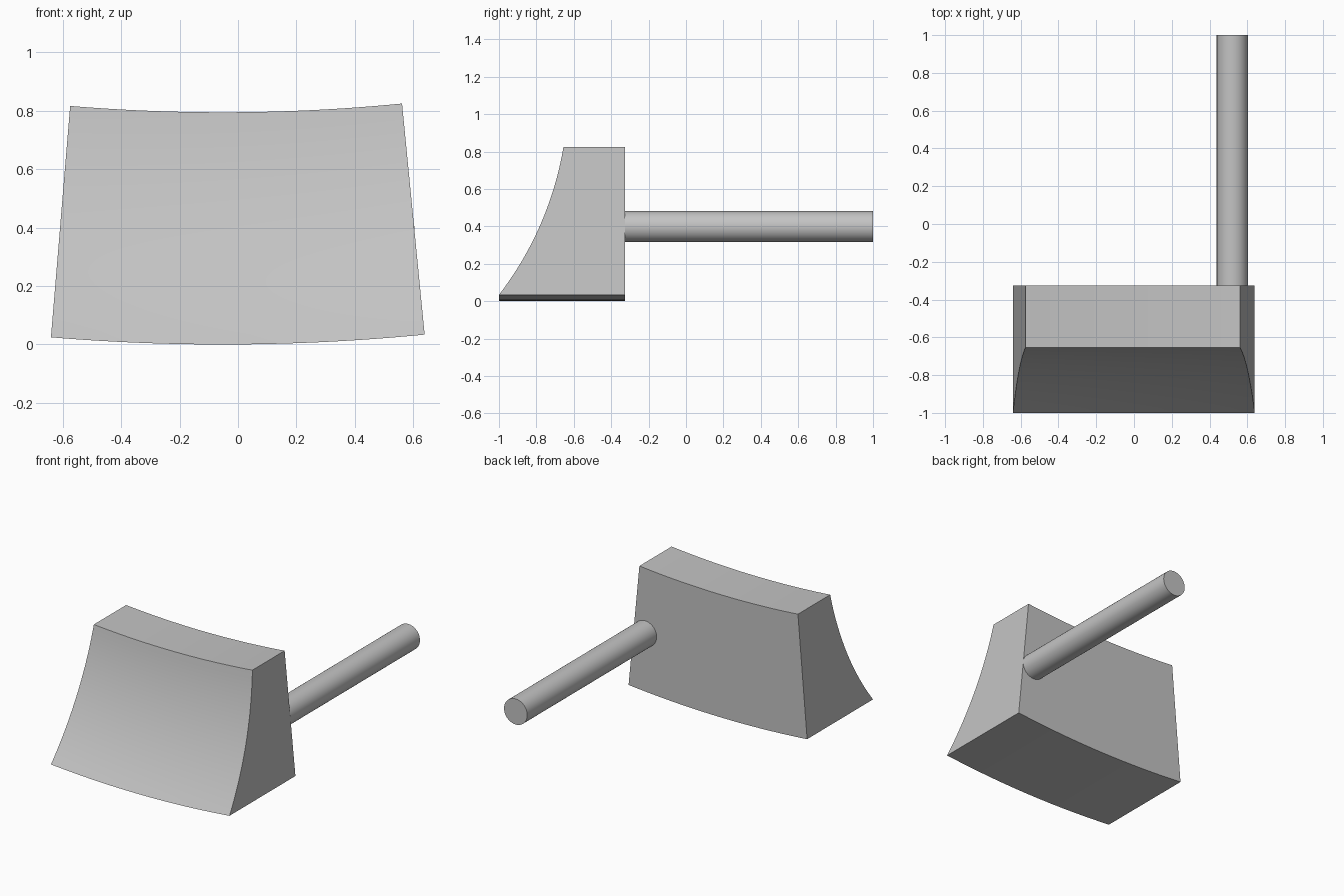
import bpy
import bmesh
import math
from mathutils import Matrix, Vector

cube = bpy.data.objects.get("Cube")
if cube:
    bpy.data.objects.remove(cube, do_unlink=True)

# One plain grey material
grey = bpy.data.materials.new("plain grey")
grey.use_nodes = True
colour = (0.55, 0.55, 0.55, 1)
grey.diffuse_color = colour
grey.node_tree.nodes["Principled BSDF"].inputs["Base Color"].default_value = colour


def finish(obj):
    """Give a part its colour and smooth shading with sharp edges."""
    obj.data.materials.append(grey)
    bpy.ops.object.select_all(action="DESELECT")
    obj.select_set(True)
    bpy.context.view_layer.objects.active = obj
    bpy.ops.object.shade_smooth_by_angle(angle=math.radians(30))


def arc(start, end, sag, steps):
    """Points (y, z) on a circular arc that bulges right of its chord."""
    chord = end - start
    side = Vector((chord.y, -chord.x)).normalized()
    half = chord.length / 2
    radius = (half * half + sag * sag) / (2 * sag)
    centre = (start + end) / 2 + side * (sag - radius)
    spread = math.asin(half / radius)
    along = chord.normalized()
    angles = [spread * (2 * i / steps - 1) for i in range(steps + 1)]
    return [centre + radius * (along * math.sin(a) + side * math.cos(a)) for a in angles]


# Head: hollow-fronted profile swept round a far-off horizontal axis
BACK, HEIGHT, SWEEP_RADIUS, SWEEP_X = -0.325, 0.795, 7.1, -0.052
LEFT_ANGLE, RIGHT_ANGLE, STEPS = 0.0975, -0.083, 24
profile = arc(Vector((-1, 0)), Vector((-0.655, HEIGHT)), 0.053, 20)
profile += [Vector((BACK, HEIGHT)), Vector((BACK, 0))]

bm = bmesh.new()
pivot = Vector((SWEEP_X, 0, SWEEP_RADIUS))
rings = []
for i in range(STEPS + 1):
    angle = RIGHT_ANGLE + (LEFT_ANGLE - RIGHT_ANGLE) * i / STEPS
    turn = Matrix.Rotation(-angle, 3, "Y")
    rings.append([bm.verts.new(pivot + turn @ Vector((0, p.x, p.y - SWEEP_RADIUS)))
                  for p in profile])
for a, b in zip(rings, rings[1:]):
    for j in range(len(profile)):
        k = (j + 1) % len(profile)
        bm.faces.new((a[j], a[k], b[k], b[j]))
bm.faces.new(rings[0])
bm.faces.new(rings[-1])
bmesh.ops.recalc_face_normals(bm, faces=bm.faces[:])
mesh = bpy.data.meshes.new("head")
bm.to_mesh(mesh)
bm.free()
head = bpy.data.objects.new("head", mesh)
bpy.context.collection.objects.link(head)
finish(head)

# Rod: round bar running straight back from the head
bpy.ops.mesh.primitive_cylinder_add(
    vertices=64, radius=0.083, depth=1 - BACK,
    location=(0.521, (1 + BACK) / 2, 0.398), rotation=(math.pi / 2, 0, 0))
rod = bpy.context.object
rod.name = "rod"
finish(rod)
